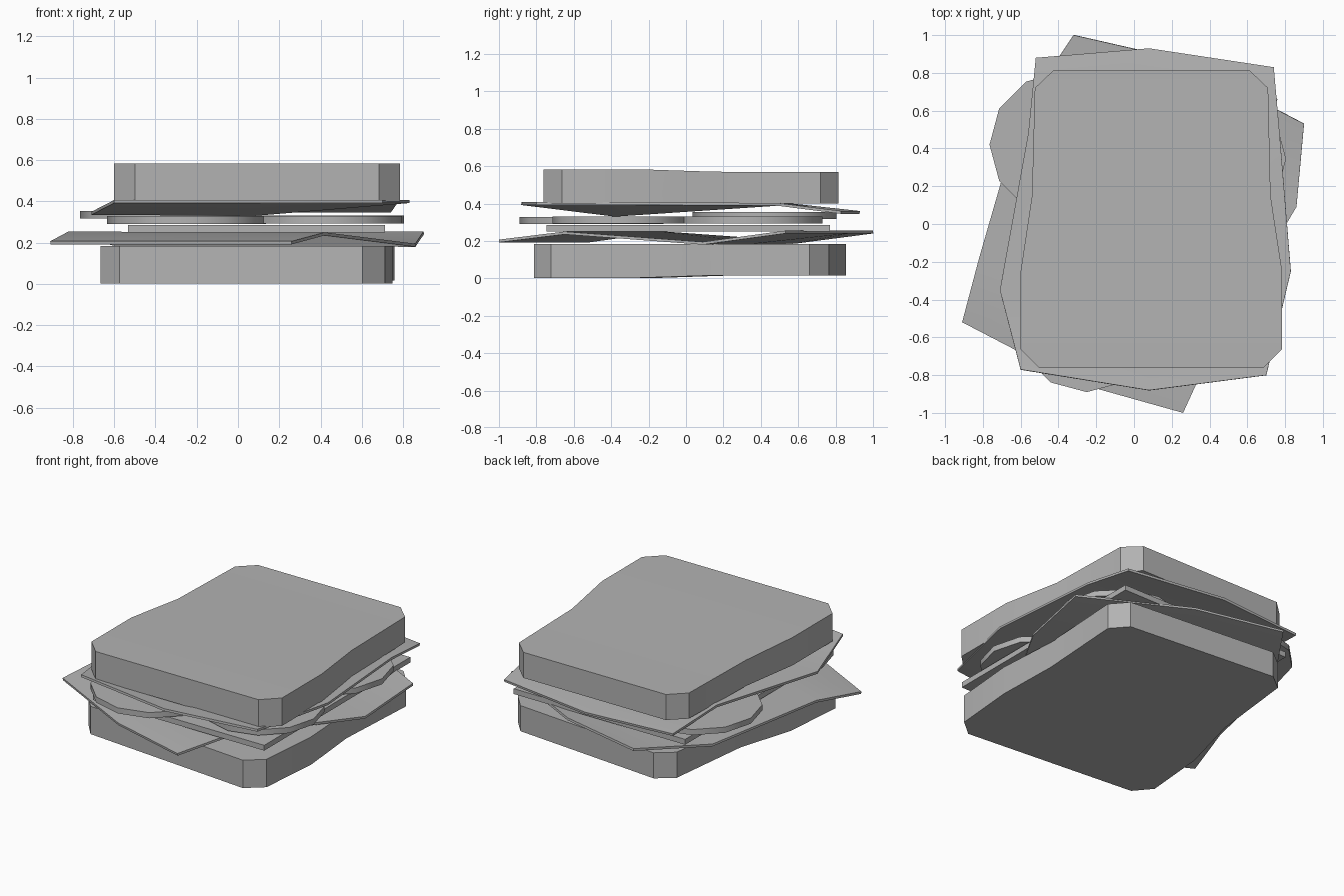
import bpy, bmesh, math

if "Cube" in bpy.data.objects:
    bpy.data.objects.remove(bpy.data.objects["Cube"])

# One dark grey for every part
grey = bpy.data.materials.new("dark_grey")
grey.diffuse_color = (0.45, 0.45, 0.45, 1)
grey.use_nodes = True
grey.node_tree.nodes["Principled BSDF"].inputs["Base Color"].default_value = grey.diffuse_color


def finish(obj, name):
    # name, colour and smooth shading with sharp corners
    obj.name = name
    obj.data.materials.append(grey)
    bpy.ops.object.select_all(action='DESELECT')
    obj.select_set(True)
    bpy.context.view_layer.objects.active = obj
    for mod in list(obj.modifiers):
        bpy.ops.object.modifier_apply(modifier=mod.name)
    bpy.ops.object.shade_smooth_by_angle(angle=math.radians(35))
    return obj


def link(name, bm):
    bmesh.ops.recalc_face_normals(bm, faces=bm.faces[:])
    mesh = bpy.data.meshes.new(name)
    bm.to_mesh(mesh)
    bm.free()
    obj = bpy.data.objects.new(name, mesh)
    bpy.context.collection.objects.link(obj)
    return obj


# Bread profile rows from front to back: y, left x, right x, thickness
BREAD_ROWS = [
    (-0.763, -0.50, 0.683, 0.183), (-0.663, -0.60, 0.784, 0.183),
    (-0.25, -0.60, 0.784, 0.183), (0.15, -0.54, 0.723, 0.17),
    (0.72, -0.525, 0.71, 0.168), (0.815, -0.425, 0.61, 0.168),
]


def bread(name):
    bm = bmesh.new()
    rings = []
    for y, xl, xr, t in BREAD_ROWS:
        rings.append([bm.verts.new(p) for p in
                      ((xl, y, 0), (xr, y, 0), (xr, y, t), (xl, y, t))])
    for a, b in zip(rings, rings[1:]):
        for i in range(4):
            j = (i + 1) % 4
            bm.faces.new((a[i], a[j], b[j], b[i]))
    bm.faces.new(rings[0])
    bm.faces.new(rings[-1])
    return finish(link(name, bm), name)


def sheet(name, rows, thickness=0.015):
    # folded leaf: grid of points, thickened downwards
    bm = bmesh.new()
    grid = [[bm.verts.new(p) for p in row] for row in rows]
    for a, b in zip(grid, grid[1:]):
        for i in range(len(a) - 1):
            bm.faces.new((a[i], a[i + 1], b[i + 1], b[i]))
    obj = link(name, bm)
    if obj.data.polygons[0].normal.z < 0:
        obj.data.flip_normals()
    mod = obj.modifiers.new("thickness", 'SOLIDIFY')
    mod.thickness = thickness
    mod.offset = -1
    return finish(obj, name)


# Top slice, and the same slice turned over for the bottom
top = bread("top_bread")
top.location.z = 0.40
bottom = bread("bottom_bread")
bottom.rotation_euler = (0, math.pi, math.radians(-5))
bottom.location = (0.173, -0.01, 0.184)

# Lower leaf
sheet("lower_lettuce", [
    [(-0.91, -0.52, 0.207), (-0.275, -0.85, 0.207), (0.26, -1.0, 0.207)],
    [(-0.82, -0.18, 0.255), (-0.20, -0.42, 0.25), (0.42, -0.65, 0.25)],
    [(-0.60, 0.58, 0.20), (0.13, 0.33, 0.197), (0.86, 0.09, 0.195)],
    [(-0.32, 1.0, 0.255), (0.25, 0.87, 0.255), (0.90, 0.53, 0.255)],
])

# Cheese slab
bpy.ops.mesh.primitive_cube_add(size=1, location=(0.09, 0.012, 0.267))
cheese = bpy.context.object
cheese.scale = (1.245, 1.515, 0.035)
finish(cheese, "cheese_slice")

# Twelve-sided tomato slices
for name, loc, r in (("tomato_front", (-0.25, -0.505, 0.310), 0.385),
                     ("tomato_front_right", (0.43, -0.35, 0.311), 0.365),
                     ("tomato_right", (0.42, 0.345, 0.312), 0.385),
                     ("tomato_left", (-0.38, 0.42, 0.335), 0.385)):
    bpy.ops.mesh.primitive_cylinder_add(vertices=12, radius=r,
                                        depth=0.037, location=loc)
    finish(bpy.context.object, name)

# Upper leaf
sheet("upper_lettuce", [
    [(-0.60, -0.77, 0.407), (0.08, -0.88, 0.407), (0.70, -0.80, 0.407)],
    [(-0.71, -0.35, 0.35), (0.08, -0.38, 0.345), (0.83, -0.25, 0.407)],
    [(-0.56, 0.48, 0.407), (0.09, 0.50, 0.407), (0.77, 0.49, 0.403)],
    [(-0.52, 0.88, 0.36), (0.08, 0.93, 0.36), (0.74, 0.83, 0.36)],
])
